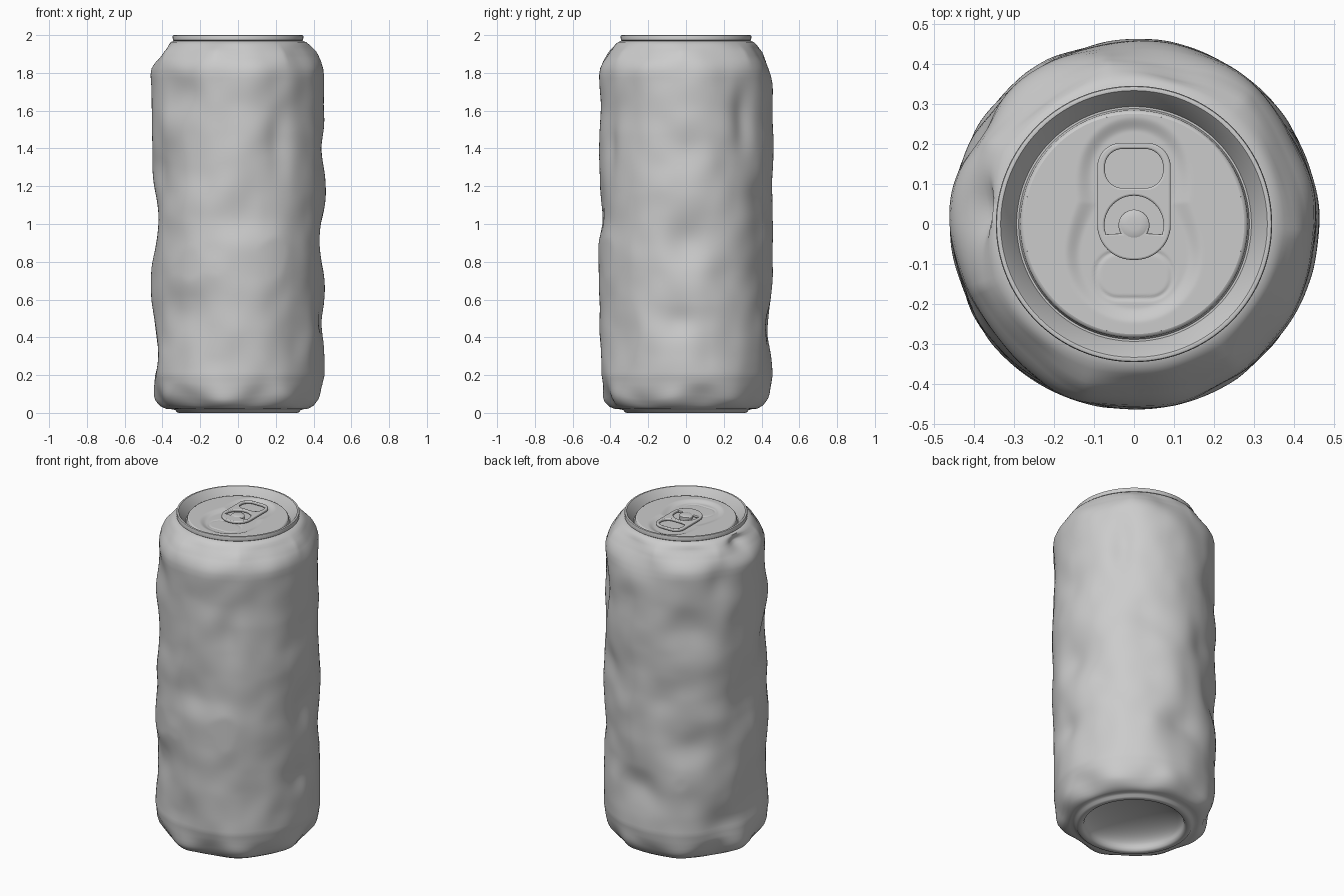
import bpy, bmesh, math
from mathutils import Vector, noise

if "Cube" in bpy.data.objects:
    bpy.data.objects.remove(bpy.data.objects["Cube"])

def finish(bm, name, angle=40):
    me = bpy.data.meshes.new(name)
    bmesh.ops.recalc_face_normals(bm, faces=bm.faces)
    bm.to_mesh(me)
    bm.free()
    ob = bpy.data.objects.new(name, me)
    bpy.context.collection.objects.link(ob)
    smooth(ob, angle)
    return ob

def smooth(ob, angle):
    bpy.ops.object.select_all(action='DESELECT')
    ob.select_set(True)
    bpy.context.view_layer.objects.active = ob
    bpy.ops.object.shade_smooth_by_angle(angle=math.radians(angle))

def revolve(profile, name, seg=128, shift=None, angle=40):
    """Spin an (r, z) profile; shift(theta, r, z) may move each point."""
    bm = bmesh.new()
    rows = []
    for r, z in profile:
        if r < 1e-5:
            rows.append([bm.verts.new((0, 0, shift(0, r, z)[1] if shift else z))] * seg)
            continue
        row = []
        for i in range(seg):
            t = 2 * math.pi * i / seg
            rr, zz = shift(t, r, z) if shift else (r, z)
            row.append(bm.verts.new((rr * math.cos(t), rr * math.sin(t), zz)))
        rows.append(row)
    for a, b in zip(rows, rows[1:]):
        for i in range(seg):
            j = (i + 1) % seg
            bm.faces.new(list(dict.fromkeys((a[i], a[j], b[j], b[i]))))
    return finish(bm, name, angle)

def resample(points, step):
    out = []
    for (r0, z0), (r1, z1) in zip(points, points[1:]):
        n = max(1, round(math.hypot(r1 - r0, z1 - z0) / step))
        out += [(r0 + (r1 - r0) * k / n, z0 + (z1 - z0) * k / n) for k in range(n)]
    return out + [points[-1]]

def ramp(a, b, x):
    t = min(1, max(0, (x - a) / (b - a)))
    return t * t * (3 - 2 * t)

# Dents: angle in degrees (-90 is the front), z, half width, half height, depth
DENTS = [(-132, 1.7, 16, .13, .022), (-125, .55, 18, .12, .025), (-62, 1.4, 9, .22, .022),
         (-80, 1.02, 22, .10, .014), (180, 1.02, 20, .20, .034), (178, .32, 18, .16, .038),
         (0, 1.4, 14, .15, .018), (2, .9, 16, .13, .032), (-4, .48, 12, .08, .022),
         (42, 1.55, 9, .20, .028), (-48, .42, 12, .16, .024), (25, .72, 16, .12, .018),
         (88, .48, 16, .14, .034), (60, 1.12, 14, .12, .022), (125, 1.45, 16, .14, .030),
         (130, .75, 18, .12, .026), (105, 1.0, 12, .1, .016), (150, .25, 14, .1, .024),
         (-90, 1.62, 16, .12, .014), (174, 1.94, 10, .06, .05), (150, 1.75, 12, .12, .02),
         (88, 1.85, 20, .08, .02), (-155, 1.25, 12, .15, .022), (-100, .28, 15, .1, .012)]

def crumple(t, r, z):
    w = ramp(.33, .41, r) if z < .3 else 1 - ramp(1.92, 1.972, z) * .97
    d = 0
    for a, zc, wa, hz, depth in DENTS:
        da = (math.degrees(t) - a + 180) % 360 - 180
        d -= depth * math.exp(-(da / wa) ** 2 - ((z - zc) / hz) ** 2)
    p = Vector((math.cos(t) * 1.7, math.sin(t) * 1.7, z * 3.4))
    d += .014 * noise.noise(p) + .006 * noise.noise(p * 2)
    # faceted folds around the shoulder and the foot
    fold = 1 - 2 * abs(math.sin(3.5 * t + .2))
    d += .010 * fold * math.exp(-((z - 1.91) / .06) ** 2)
    d += .012 * math.cos(8 * t + 1.5) * math.exp(-((z - .07) / .06) ** 2)
    dz = .014 * math.sin(5 * t + 1) * w * math.exp(-((z - .1) / .06) ** 2)
    return min(r + d * w, .466), max(0, z + dz)

# Crumpled body with domed underside and a standing ring
dome = [(.28 * math.sin(a), .02 + .10 * math.cos(a)) for a in [math.pi / 2 * k / 12 for k in range(13)]]
wall = [(.286, .006), (.296, 0), (.312, 0), (.324, .004), (.331, .014), (.345, .019), (.375, .022),
        (.40, .037), (.425, .07), (.437, .10), (.447, .14), (.457, .2), (.459, 1.0), (.459, 1.79),
        (.455, 1.825), (.442, 1.86), (.41, 1.91), (.375, 1.95), (.36, 1.963), (.342, 1.969), (.333, 1.97)]
revolve(dome + resample(wall, .017), "can_body", 192, crumple, 60)

# Rolled rim, sloping chuck wall and countersink groove
revolve([(.328, 1.966), (.340, 1.969), (.345, 1.973), (.346, 1.993), (.344, 1.998),
         (.339, 2.0), (.334, 1.999), (.330, 1.994), (.298, 1.944), (.294, 1.936), (.289, 1.936),
         (.286, 1.944), (.285, 1.957), (.281, 1.963), (.276, 1.965)], "lid_rim", 128)

# Lid panel with a pressed peanut-shaped recess and a scored mouth
def capsule(x, y, cy, hx, hy, r):
    qx, qy = abs(x) - hx + r, abs(y - cy) - hy + r
    return math.hypot(max(qx, 0), max(qy, 0)) + min(max(qx, qy), 0) - r

def press(t, r, z):
    x, y = r * math.cos(t), r * math.sin(t)
    a = math.hypot(x, y - .13) - .137
    b = math.hypot(x, y + .075) - .170
    h = max(.12 - abs(a - b), 0) / .12
    peanut = min(a, b) - h * h * .02
    z -= .012 * (1 - ramp(-.036, .004, peanut))
    mouth = capsule(x, y, -.128, .095, .058, .055)
    z -= .003 * math.exp(-(mouth / .005) ** 2)
    return r, z

revolve([(.276 * k / 70, 1.965) for k in range(70, -1, -1)], "lid_panel", 160, press, 50)

# Pull tab: flat curve with a finger hole and a C-shaped slot
def arc(cx, cy, r, a0, a1, n=12):
    return [(cx + r * math.cos(math.radians(a0 + (a1 - a0) * k / n)),
             cy + r * math.sin(math.radians(a0 + (a1 - a0) * k / n))) for k in range(n + 1)]

def rounded(hx, y0, y1, r_top, r_low):
    return (arc(hx - r_top, y1 - r_top, r_top, 0, 90) + arc(r_top - hx, y1 - r_top, r_top, 90, 180)
            + arc(r_low - hx, y0 + r_low, r_low, 180, 270) + arc(hx - r_low, y0 + r_low, r_low, 270, 360))

def plate(name, loops, z, thick, bevel):
    cu = bpy.data.curves.new(name, 'CURVE')
    cu.dimensions, cu.fill_mode = '2D', 'BOTH'
    cu.extrude, cu.bevel_depth, cu.bevel_resolution, cu.offset = thick / 2 - bevel, bevel, 2, -bevel
    for pts in loops:
        sp = cu.splines.new('POLY')
        sp.points.add(len(pts) - 1)
        for p, (x, y) in zip(sp.points, pts):
            p.co = (x, y, 0, 1)
        sp.use_cyclic_u = True
    ob = bpy.data.objects.new(name, cu)
    bpy.context.collection.objects.link(ob)
    ob.location.z = z
    bpy.ops.object.select_all(action='DESELECT')
    ob.select_set(True)
    bpy.context.view_layer.objects.active = ob
    bpy.ops.object.convert(target='MESH')
    smooth(bpy.context.object, 50)

slot = arc(0, -.003, .074, -18, 198, 28) + arc(0, -.003, .039, 212, -32, 20)
plate("pull_tab", [rounded(.092, -.09, .203, .06, .088), rounded(.073, .09, .188, .045, .045), slot],
      1.968, .016, .005)

# Rivet holding the tab
revolve([(.036, 1.952), (.036, 1.975), (.030, 1.978), (.016, 1.980), (0, 1.980)], "rivet", 40)
